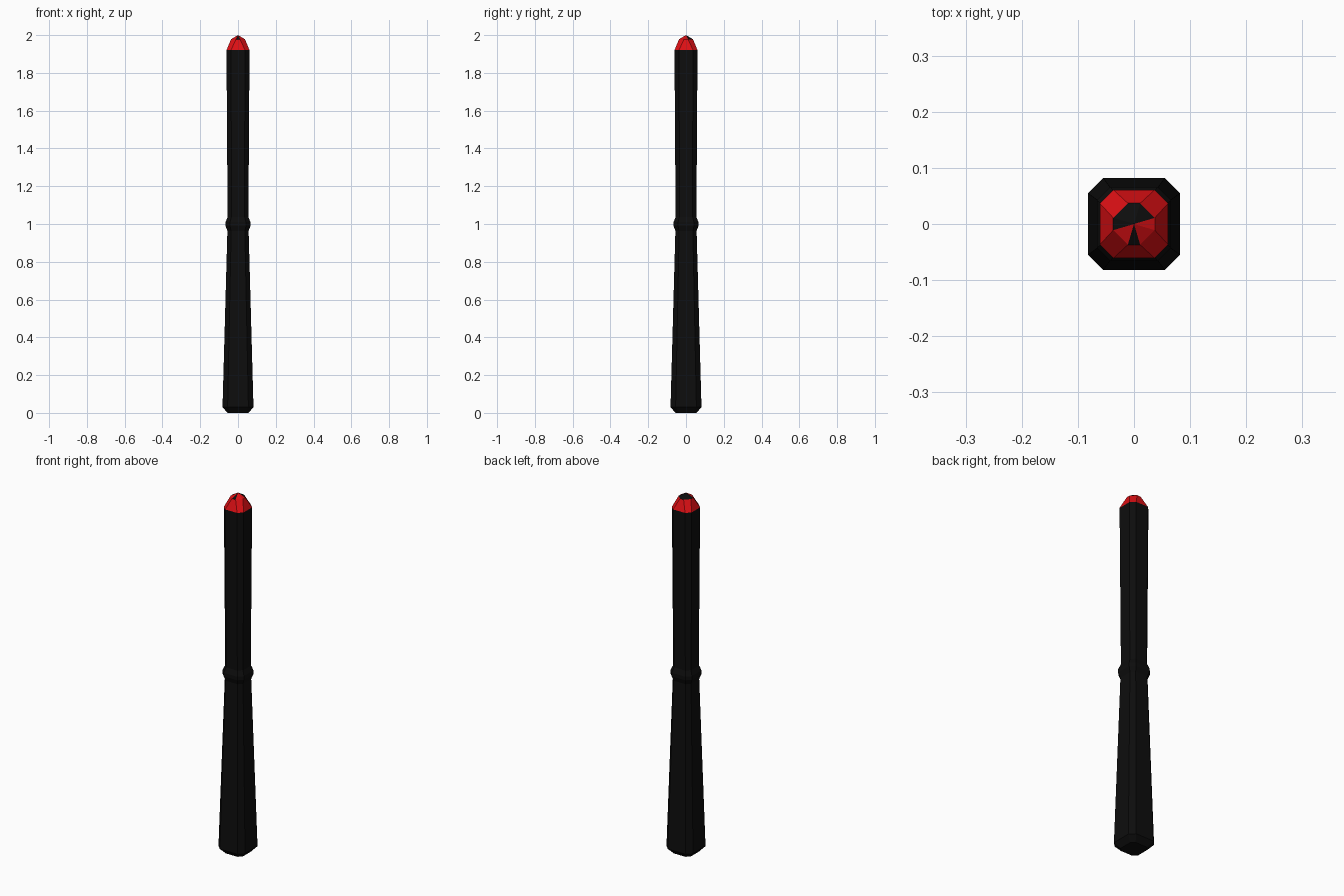
import bpy
import bmesh

cube = bpy.data.objects.get("Cube")
if cube:
    bpy.data.objects.remove(cube, do_unlink=True)


def make_material(name, rgb):
    mat = bpy.data.materials.new(name)
    mat.use_nodes = True
    mat.diffuse_color = (*rgb, 1)
    mat.node_tree.nodes["Principled BSDF"].inputs["Base Color"].default_value = (*rgb, 1)
    return mat


black = make_material("black", (0.004, 0.004, 0.004))
red = make_material("red", (0.72, 0.005, 0.007))


def octagon(bm, z, half, flat):
    """Square ring with cut corners; flat is half the length of each straight side."""
    corners = [(half, -flat), (half, flat), (flat, half), (-flat, half),
               (-half, flat), (-half, -flat), (-flat, -half), (flat, -half)]
    return [bm.verts.new((x, y, z)) for x, y in corners]


def loft(name, sections, materials, apex=None, cap_top=True):
    """Join octagon sections (z, half, flat) with flat faces; apex closes to a point."""
    bm = bmesh.new()
    rings = [octagon(bm, *s) for s in sections]
    for low, high in zip(rings, rings[1:]):
        for i in range(8):
            j = (i + 1) % 8
            bm.faces.new((low[i], low[j], high[j], high[i]))
    bm.faces.new(rings[0][::-1])
    if apex is not None:
        point = bm.verts.new((0, 0, apex))
        for i in range(8):
            bm.faces.new((rings[-1][i], rings[-1][(i + 1) % 8], point))
    else:
        bm.faces.new(rings[-1])
    mesh = bpy.data.meshes.new(name)
    bm.to_mesh(mesh)
    bm.free()
    for mat in materials:
        mesh.materials.append(mat)
    obj = bpy.data.objects.new(name, mesh)
    bpy.context.collection.objects.link(obj)
    return obj


# Tapered handle with a bevelled foot
loft("handle", [(0, 0.055, 0.036), (0.03, 0.082, 0.055), (0.97, 0.056, 0.036)], [black])

# Collar between handle and shaft
loft("collar", [(0.96, 0.055, 0.036), (0.99, 0.066, 0.042),
                (1.01, 0.066, 0.042), (1.04, 0.054, 0.034)], [black])

# Upper shaft, widening slightly
loft("shaft", [(1.03, 0.055, 0.034), (1.92, 0.061, 0.037)], [black])

# Faceted tip: red sides, crown facets black at the back, left out at the front corners
tip = loft("tip", [(1.92, 0.061, 0.037), (1.978, 0.037, 0.011)], [red, black], apex=2.0)
for face in tip.data.polygons:
    x, y, z = face.center
    crown = z > 1.98
    rear = y > 0.005 or (abs(y) < 0.005 and x < 0)
    front = y < 0 and abs(x) < 0.005
    if crown and (rear or front):
        face.material_index = 1
